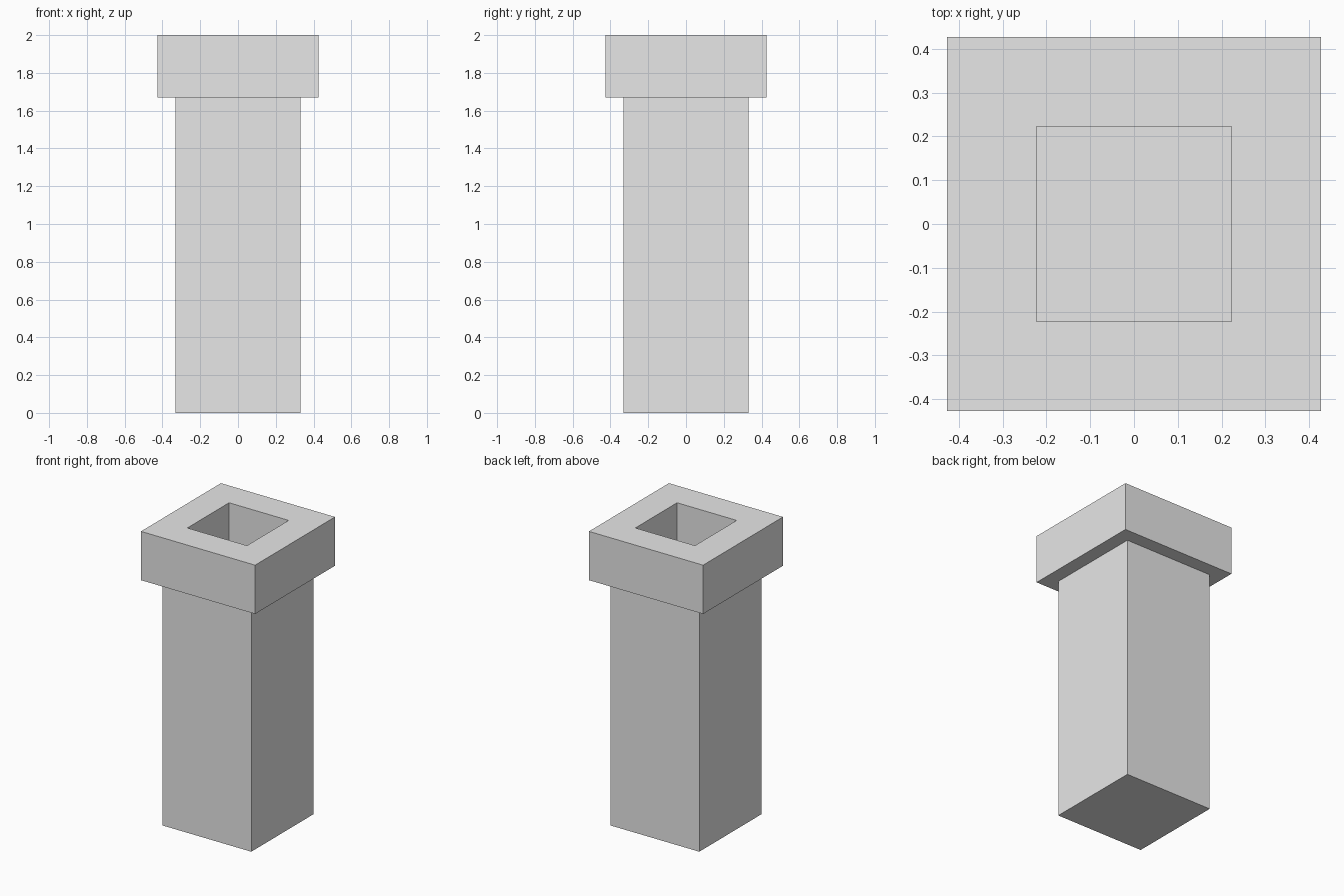
import bpy
import bmesh

cube = bpy.data.objects.get("Cube")
if cube:
    bpy.data.objects.remove(cube, do_unlink=True)

# One plain stone colour
stone = bpy.data.materials.new("grey_stone")
stone.use_nodes = True
COLOUR = (0.8, 0.8, 0.8, 1.0)
stone.diffuse_color = COLOUR
stone.node_tree.nodes["Principled BSDF"].inputs["Base Color"].default_value = COLOUR

SHAFT, CAP, HOLE = 0.332, 0.427, 0.223  # half widths
CAP_BASE, TOP = 1.67, 2.0


def ring(bm, half, z):
    corners = ((-1, -1), (1, -1), (1, 1), (-1, 1))
    return [bm.verts.new((x * half, y * half, z)) for x, y in corners]


# Square pillar: closed profile of rings from the base up, over the rim and into the recess
bm = bmesh.new()
profile = [(SHAFT, 0), (SHAFT, CAP_BASE), (CAP, CAP_BASE),
           (CAP, TOP), (HOLE, TOP), (HOLE, CAP_BASE)]
rings = [ring(bm, half, z) for half, z in profile]
for low, high in zip(rings, rings[1:]):
    for i in range(4):
        j = (i + 1) % 4
        bm.faces.new((low[i], low[j], high[j], high[i]))

# Underside and recess floor
bm.faces.new(rings[0][::-1])
bm.faces.new(rings[-1])
bmesh.ops.recalc_face_normals(bm, faces=bm.faces)

mesh = bpy.data.meshes.new("capped_pillar")
bm.to_mesh(mesh)
bm.free()
mesh.materials.append(stone)
pillar = bpy.data.objects.new("capped_pillar", mesh)
bpy.context.collection.objects.link(pillar)
